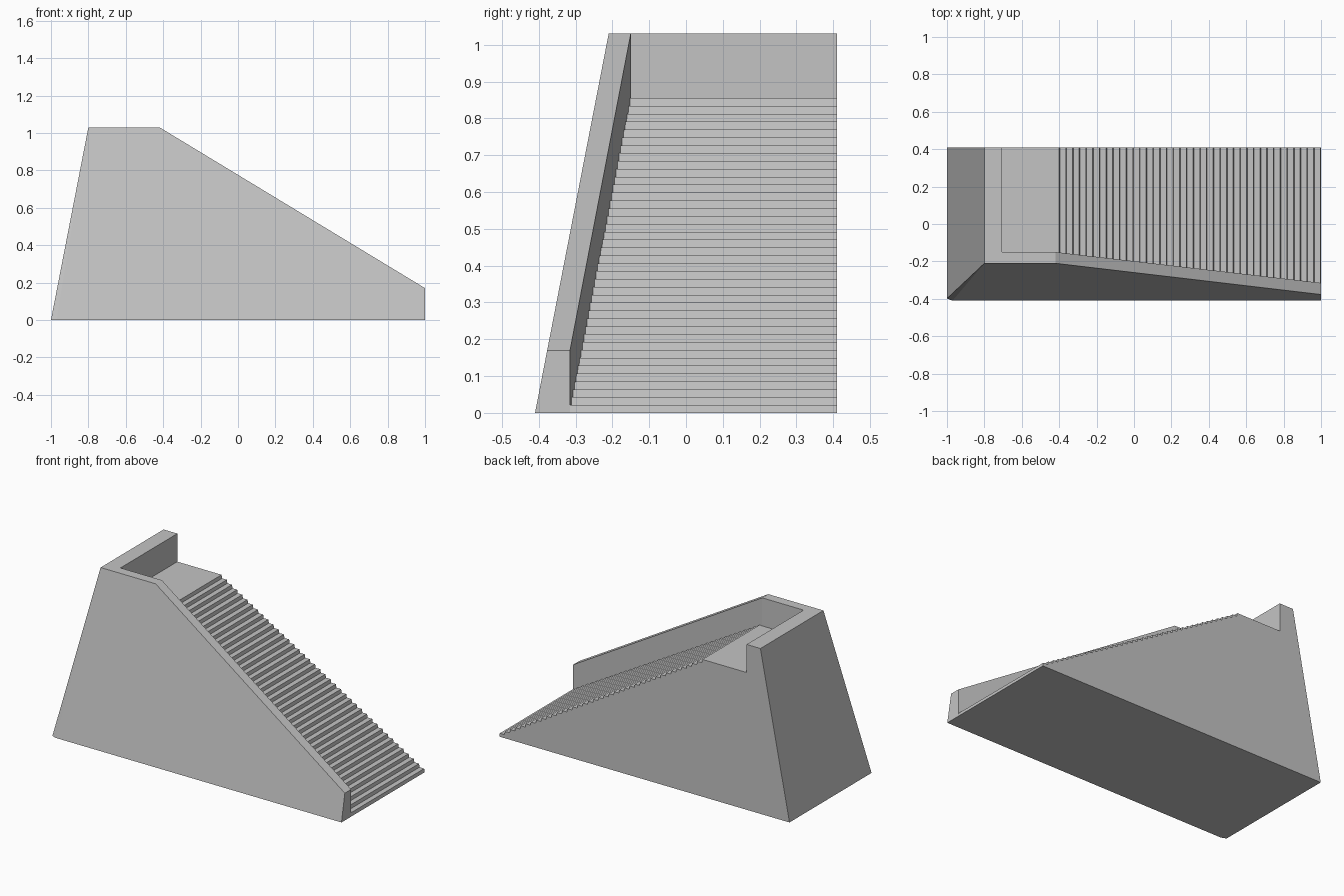
import bpy, bmesh

if "Cube" in bpy.data.objects:
    bpy.data.objects.remove(bpy.data.objects["Cube"])

stone = bpy.data.materials.new("grey stone")
stone.diffuse_color = (0.55, 0.55, 0.55, 1)
stone.use_nodes = True
stone.node_tree.nodes["Principled BSDF"].inputs["Base Color"].default_value = stone.diffuse_color

BACK, TOP, FLOOR, BEND = 0.41, 1.03, 0.855, -0.42
STEPS, RUN, LEAN = 40, 0.0358, 0.004


def make(name, verts, faces):
    bm = bmesh.new()
    vs = [bm.verts.new(v) for v in verts]
    for f in faces:
        bm.faces.new([vs[i] for i in f])
    bmesh.ops.recalc_face_normals(bm, faces=bm.faces)
    me = bpy.data.meshes.new(name)
    bm.to_mesh(me)
    bm.free()
    me.materials.append(stone)
    ob = bpy.data.objects.new(name, me)
    bpy.context.collection.objects.link(ob)


def inner_y(x):
    """Inner face of the parapet: straight by the landing, then flaring out."""
    return -0.15 - 0.165 * max(0, x - BEND) / (1 - BEND)


def slab(name, profile):
    """Extrude an x-z profile from the back plane to the parapet."""
    n = len(profile)
    verts = [(x, BACK, z) for x, z in profile]
    verts += [(x, inner_y(x), z) for x, z in profile]
    faces = [range(n), range(n, 2 * n)]
    faces += [(i, (i + 1) % n, (i + 1) % n + n, i + n) for i in range(n)]
    make(name, verts, faces)


# battered parapet wall wrapping the left end and the front
wall = [
    (-1, BACK, 0), (-1, -0.398, 0), (-0.97, -0.41, 0), (1, -0.41, 0),      # outer foot
    (1, inner_y(1), 0), (BEND, -0.15, 0), (-0.705, -0.15, 0), (-0.705, BACK, 0),
    (-0.8, BACK, TOP), (-0.8, -0.21, TOP), (BEND, -0.21, TOP), (1, -0.377, 0.17),
    (1, inner_y(1), 0.17), (BEND, -0.15, TOP), (-0.705, -0.15, TOP), (-0.705, BACK, TOP),
]
make("parapet_wall", wall, [
    (0, 1, 9, 8), (1, 2, 9), (2, 3, 11, 10, 9), (3, 4, 12, 11),            # outside
    (4, 5, 13, 12), (5, 6, 14, 13), (6, 7, 15, 14), (7, 0, 8, 15),         # inside and end
    (8, 9, 14, 15), (9, 10, 13, 14), (10, 11, 12, 13),                     # top
    (0, 1, 6, 7), (1, 2, 5, 6), (2, 3, 4, 5),                              # bottom
])

# landing behind the parapet
slab("landing", [(-0.705, 0), (BEND, 0), (BEND, FLOOR), (-0.705, FLOOR)])

# flight of steps with slightly leaning risers
rise = FLOOR / STEPS
flight = [(BEND, 0)]
for i in range(STEPS):
    x = 1 - i * RUN
    flight += [(x, i * rise), (x - LEAN, (i + 1) * rise)]
flight.append((BEND, FLOOR))
slab("stair_flight", flight)
